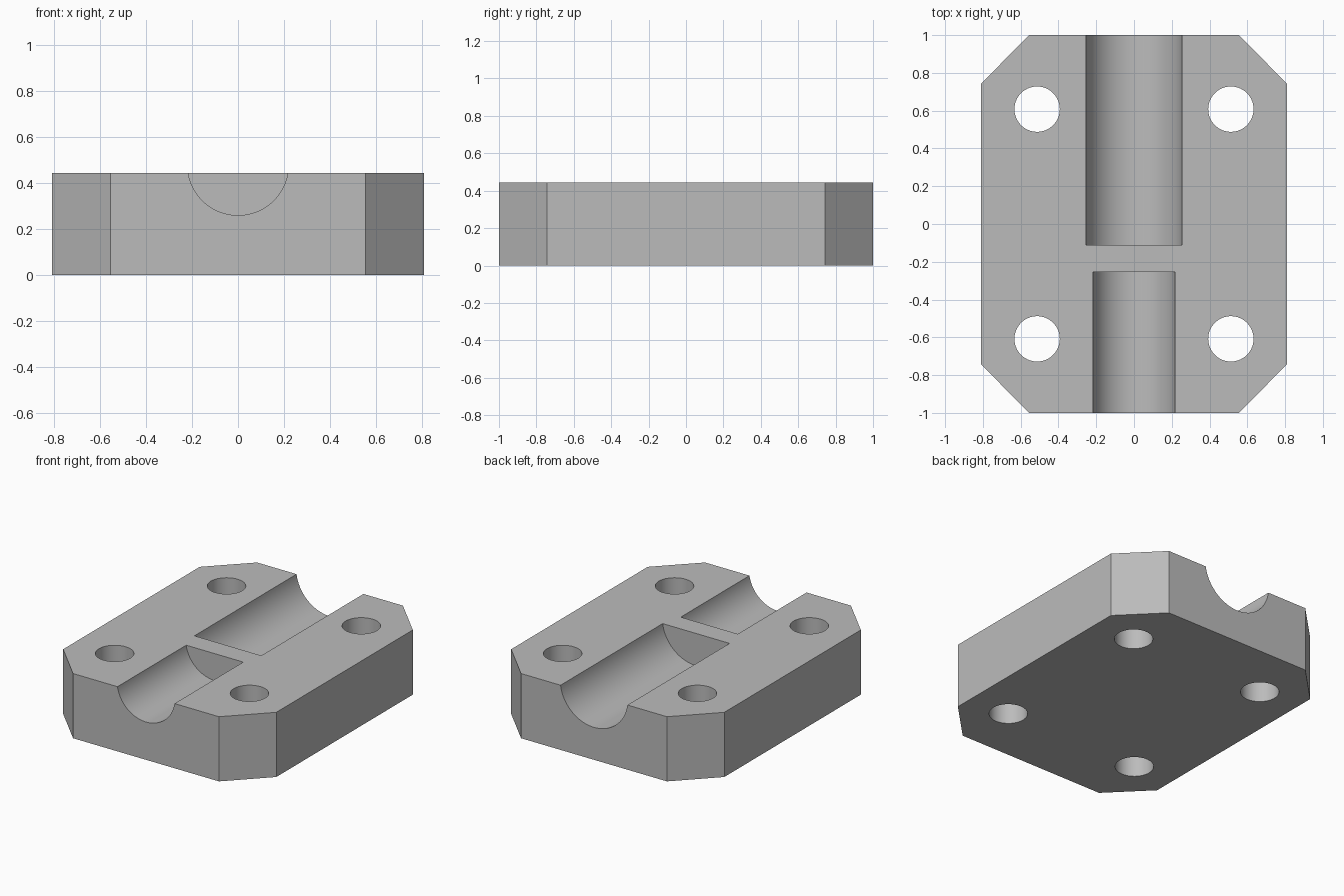
import bpy, bmesh, math
from mathutils import Matrix

cube = bpy.data.objects.get("Cube")
if cube:
    bpy.data.objects.remove(cube, do_unlink=True)

HEIGHT = 0.445
AXIS_Z = 0.48        # groove axis sits slightly above the top face

grey = bpy.data.materials.new("plain grey")
grey.use_nodes = True
colour = (0.5, 0.5, 0.5, 1)
grey.diffuse_color = colour
grey.node_tree.nodes["Principled BSDF"].inputs["Base Color"].default_value = colour


def add_object(name, bm):
    mesh = bpy.data.meshes.new(name)
    bm.to_mesh(mesh)
    bm.free()
    mesh.materials.append(grey)
    obj = bpy.data.objects.new(name, mesh)
    bpy.context.collection.objects.link(obj)
    return obj


def cylinder_cutter(name, radius, depth, matrix):
    bm = bmesh.new()
    bmesh.ops.create_cone(bm, cap_ends=True, segments=96, radius1=radius,
                          radius2=radius, depth=depth, matrix=matrix)
    obj = add_object(name, bm)
    obj.hide_render = True
    return obj


def groove_cutter(name, radius, y0, y1):
    place = Matrix.Translation((0, (y0 + y1) / 2, AXIS_Z))
    return cylinder_cutter(name, radius, y1 - y0,
                           place @ Matrix.Rotation(math.pi / 2, 4, 'X'))


# Block with chamfered vertical corners
bm = bmesh.new()
quarter = [(0.811, 0.742), (0.555, 1.0)]
outline = []
for sx, sy in ((1, 1), (-1, 1), (-1, -1), (1, -1)):
    points = quarter if sx * sy > 0 else quarter[::-1]
    outline += [(sx * x, sy * y) for x, y in points]
base = bm.faces.new([bm.verts.new((x, y, 0)) for x, y in outline])
extruded = bmesh.ops.extrude_face_region(bm, geom=[base])["geom"]
bmesh.ops.translate(bm, vec=(0, 0, HEIGHT),
                    verts=[g for g in extruded if isinstance(g, bmesh.types.BMVert)])
bmesh.ops.recalc_face_normals(bm, faces=bm.faces)
block = add_object("clamp_block", bm)

# Two half-round grooves and four bolt holes
cutters = [groove_cutter("front_groove_cutter", 0.22, -1.2, -0.253),
           groove_cutter("back_groove_cutter", 0.257, -0.11, 1.2)]
for x, side in ((-0.513, "right"), (0.513, "left")):
    for y, end in ((-0.608, "front"), (0.608, "back")):
        cutters.append(cylinder_cutter(f"{end}_{side}_hole_cutter", 0.12, 1,
                                       Matrix.Translation((x, y, HEIGHT / 2))))

bpy.ops.object.select_all(action='DESELECT')
block.select_set(True)
bpy.context.view_layer.objects.active = block
for cutter in cutters:
    cut = block.modifiers.new(cutter.name, 'BOOLEAN')
    cut.operation = 'DIFFERENCE'
    cut.solver = 'EXACT'
    cut.object = cutter
    bpy.ops.object.modifier_apply(modifier=cut.name)
for cutter in cutters:
    bpy.data.objects.remove(cutter, do_unlink=True)

bpy.ops.object.shade_smooth_by_angle(angle=math.radians(30))
